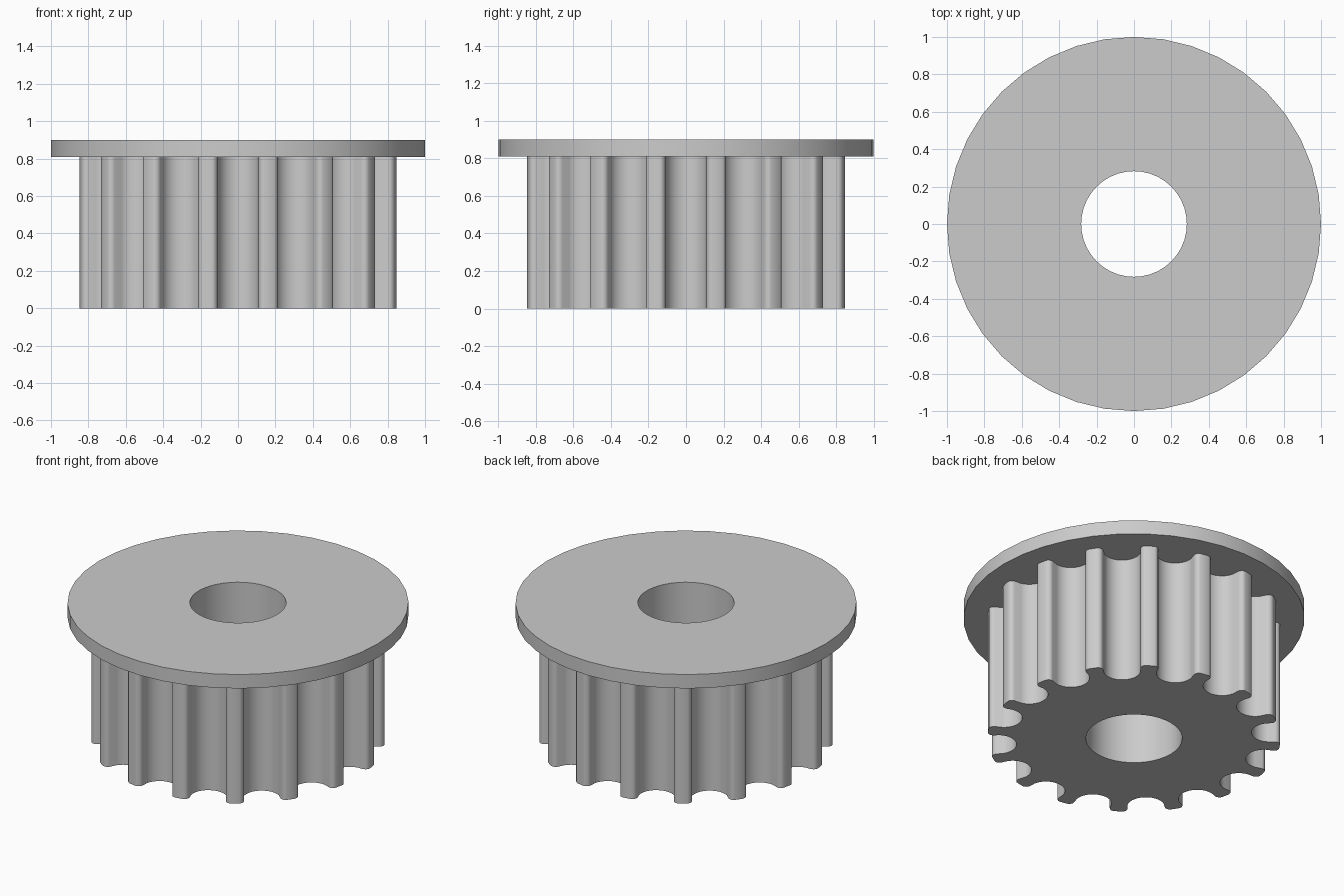
import bpy
import bmesh
from math import sin, cos, pi, asin, sqrt, radians

cube = bpy.data.objects.get("Cube")
if cube:
    bpy.data.objects.remove(cube, do_unlink=True)

TEETH = 16
TIP_R = 0.859        # circle through the tooth tips
GROOVE_HALF = 0.1405  # half the groove mouth
BORE_R = 0.2825
BODY_TOP = 0.81
TOP = 0.90

# Single grey metal
metal = bpy.data.materials.new("grey_metal")
metal.use_nodes = True
GREY = (0.6, 0.6, 0.6, 1.0)
metal.diffuse_color = GREY
metal.node_tree.nodes["Principled BSDF"].inputs["Base Color"].default_value = GREY


def circle(radius, count):
    return [(radius * cos(2 * pi * i / count), radius * sin(2 * pi * i / count))
            for i in range(count)]


def extrude_outline(name, loops, z0, z1):
    """Solid between z0 and z1; the first loop is the outline, others are holes."""
    bm = bmesh.new()
    edges = []
    for loop in loops:
        low = [bm.verts.new((x, y, z0)) for x, y in loop]
        edges += [bm.edges.new((a, b)) for a, b in zip(low, low[1:] + low[:1])]
    cap = bmesh.ops.triangle_fill(bm, edges=edges, use_beauty=True, use_dissolve=False)
    faces = [f for f in cap["geom"] if isinstance(f, bmesh.types.BMFace)]
    new = bmesh.ops.extrude_face_region(bm, geom=faces, use_keep_orig=True)
    for v in new["geom"]:
        if isinstance(v, bmesh.types.BMVert):
            v.co.z = z1
    bmesh.ops.recalc_face_normals(bm, faces=bm.faces)
    mesh = bpy.data.meshes.new(name)
    bm.to_mesh(mesh)
    bm.free()
    mesh.materials.append(metal)
    obj = bpy.data.objects.new(name, mesh)
    bpy.context.collection.objects.link(obj)
    bpy.ops.object.select_all(action="DESELECT")
    obj.select_set(True)
    bpy.context.view_layer.objects.active = obj
    bpy.ops.object.shade_smooth_by_angle(angle=radians(32))
    return obj


def groove_points():
    """One groove as (sideways, radius) points: lip fillet, round root, lip fillet."""
    mouth = sqrt(TIP_R ** 2 - GROOVE_HALF ** 2)
    fillet = 0.031
    lip = [(-GROOVE_HALF + fillet * sin(a), mouth - fillet * (1 - cos(a)))
           for a in (radians(20 * i) for i in range(5))]
    root_r, root_mid = 0.109, mouth - 0.05
    root = [(-root_r * cos(a), root_mid - 0.105 * sin(a))
            for a in (pi * i / 16 for i in range(1, 16))]
    return lip + root + [(-x, r) for x, r in reversed(lip)]


# Toothed outline: grooves centred on the axes, lands between them
groove = groove_points()
outline = []
for k in range(TEETH):
    c, s = cos(2 * pi * k / TEETH), sin(2 * pi * k / TEETH)
    outline += [(r * c - t * s, r * s + t * c) for t, r in groove]
    mid = 2 * pi * (k + 0.5) / TEETH
    outline.append((TIP_R * cos(mid), TIP_R * sin(mid)))

bore = circle(BORE_R, 40)
extrude_outline("toothed_body", [outline, bore], 0.0, BODY_TOP)
extrude_outline("top_flange", [circle(1.0, 40), bore], BODY_TOP, TOP)
